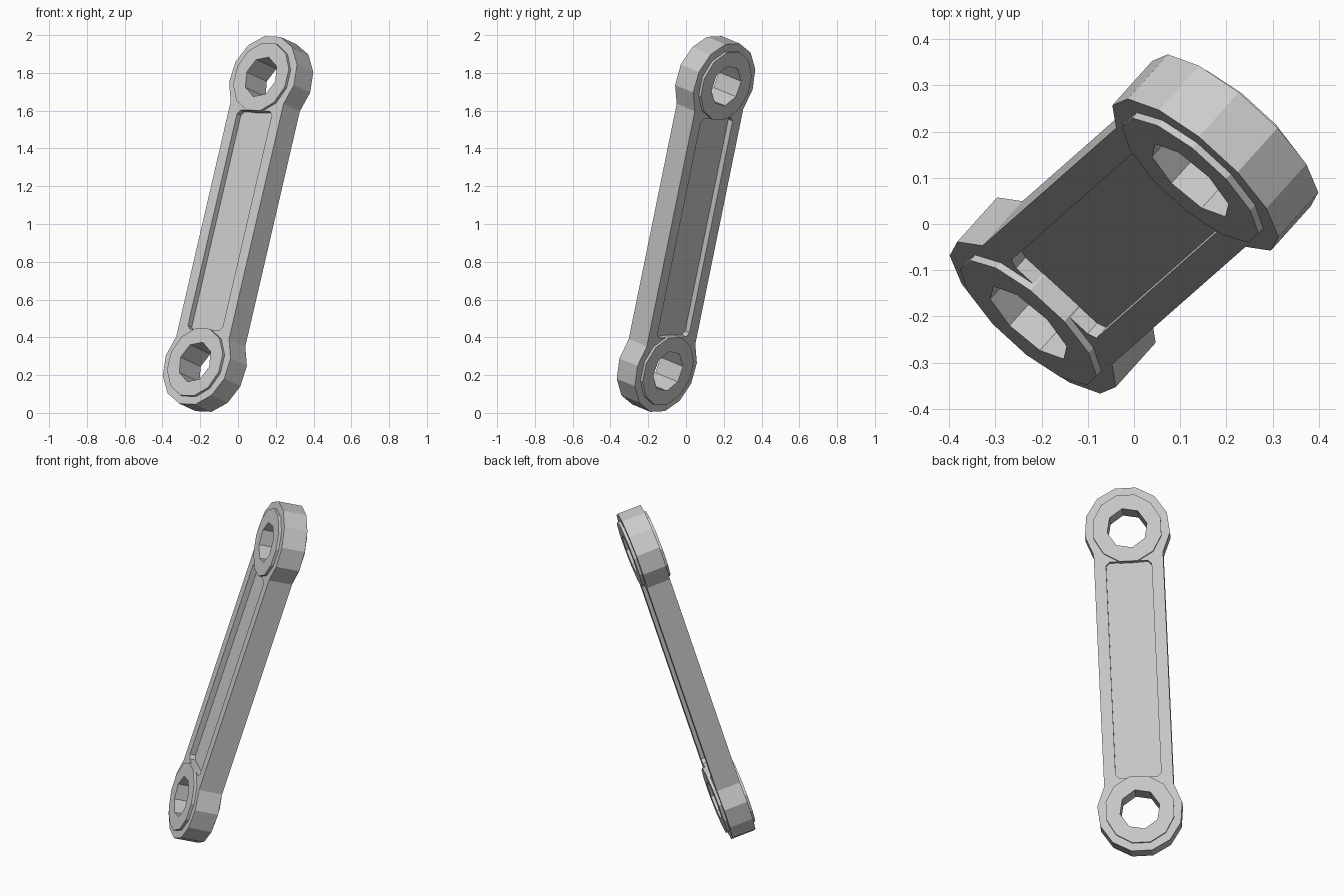
import bpy, bmesh, math
from mathutils import Vector, Matrix

if "Cube" in bpy.data.objects:
    bpy.data.objects.remove(bpy.data.objects["Cube"])

# Main dimensions of the two-ended link (local: x width, y thickness, z length)
HALF = 0.79        # centre to eye centre
R_END = 0.235      # outer radius of the ends
R_BOSS = 0.192     # raised ring radius
R_HOLE = 0.112
BAR = 0.19         # half width of the bar
T = 0.0675         # half thickness of the body
RAISE = 0.016      # ring height above the body
DEPTH = 0.032      # channel depth

grey = bpy.data.materials.new("steel grey")
grey.diffuse_color = (0.6, 0.6, 0.6, 1)
grey.use_nodes = True
grey.node_tree.nodes["Principled BSDF"].inputs["Base Color"].default_value = grey.diffuse_color

# Leaning pose of the whole link
axis = Vector((0.35, 0.308, 1.51)).normalized()
face = Vector((-0.106, -0.118, 0.049))
face = (face - axis * face.dot(axis)).normalized()
wide = axis.cross(face)
POSE = Matrix.Translation((0, 0, 1)) @ Matrix((wide, -face, axis)).transposed().to_4x4()


def prism(name, outline, y0, y1):
    """Extrude an x-z outline from y0 to y1."""
    bm = bmesh.new()
    f = bm.faces.new([bm.verts.new((x, y0, z)) for x, z in outline])
    ext = bmesh.ops.extrude_face_region(bm, geom=[f])
    bmesh.ops.translate(bm, vec=(0, y1 - y0, 0),
                        verts=[v for v in ext["geom"] if isinstance(v, bmesh.types.BMVert)])
    bmesh.ops.recalc_face_normals(bm, faces=bm.faces)
    me = bpy.data.meshes.new(name)
    bm.to_mesh(me)
    bm.free()
    me.materials.append(grey)
    ob = bpy.data.objects.new(name, me)
    bpy.context.collection.objects.link(ob)
    ob.matrix_world = POSE
    return ob


def circle(r, n, cz, turn=0.0):
    return [(r * math.sin(math.tau * i / n + turn), cz + r * math.cos(math.tau * i / n + turn))
            for i in range(n)]


def cut(ob, cutters):
    """Subtract the cutters, bake the result and remove the cutters."""
    for c in cutters:
        c.hide_render = True
        m = ob.modifiers.new("cut", 'BOOLEAN')
        m.operation, m.solver, m.object = 'DIFFERENCE', 'EXACT', c
    bpy.context.view_layer.update()
    me = bpy.data.meshes.new_from_object(ob.evaluated_get(bpy.context.evaluated_depsgraph_get()))
    ob.modifiers.clear()
    ob.data = me
    for c in cutters:
        bpy.data.objects.remove(c)


# Body outline: straight bar flowing into faceted round ends
neck = math.asin(BAR / R_END)
SEGS = 9
half = []
for i in range(SEGS + 1):
    a = (math.pi - neck) - (math.tau - 2 * neck) * i / SEGS
    half.append((R_END * math.sin(a), HALF + R_END * math.cos(a)))
body = prism("link_body", half + [(-x, -z) for x, z in half], -T, T)

# Shallow channels with clipped corners on both faces, plus clearance for the rings
cx, cz, c = 0.125, 0.607, 0.02
q = [(cx, cz - c), (cx - c, cz), (-cx + c, cz), (-cx, cz - c)]
channel = q + [(-x, -z) for x, z in q]
cutters = [prism("channel_cutter", channel, s * (T - DEPTH), s * 0.2) for s in (-1, 1)]
cutters += [prism("eye_cutter", circle(0.15, 8, s * HALF), -0.2, 0.2) for s in (-1, 1)]
cut(body, cutters)

# Raised rings with eight-sided holes
for s, label in ((1, "upper"), (-1, "lower")):
    ring = prism(label + "_ring", circle(R_BOSS, 12, s * HALF, math.pi / 12),
                 -T - RAISE, T + RAISE)
    cut(ring, [prism("hole_cutter", circle(R_HOLE, 8, s * HALF, 0.2), -0.3, 0.3)])
